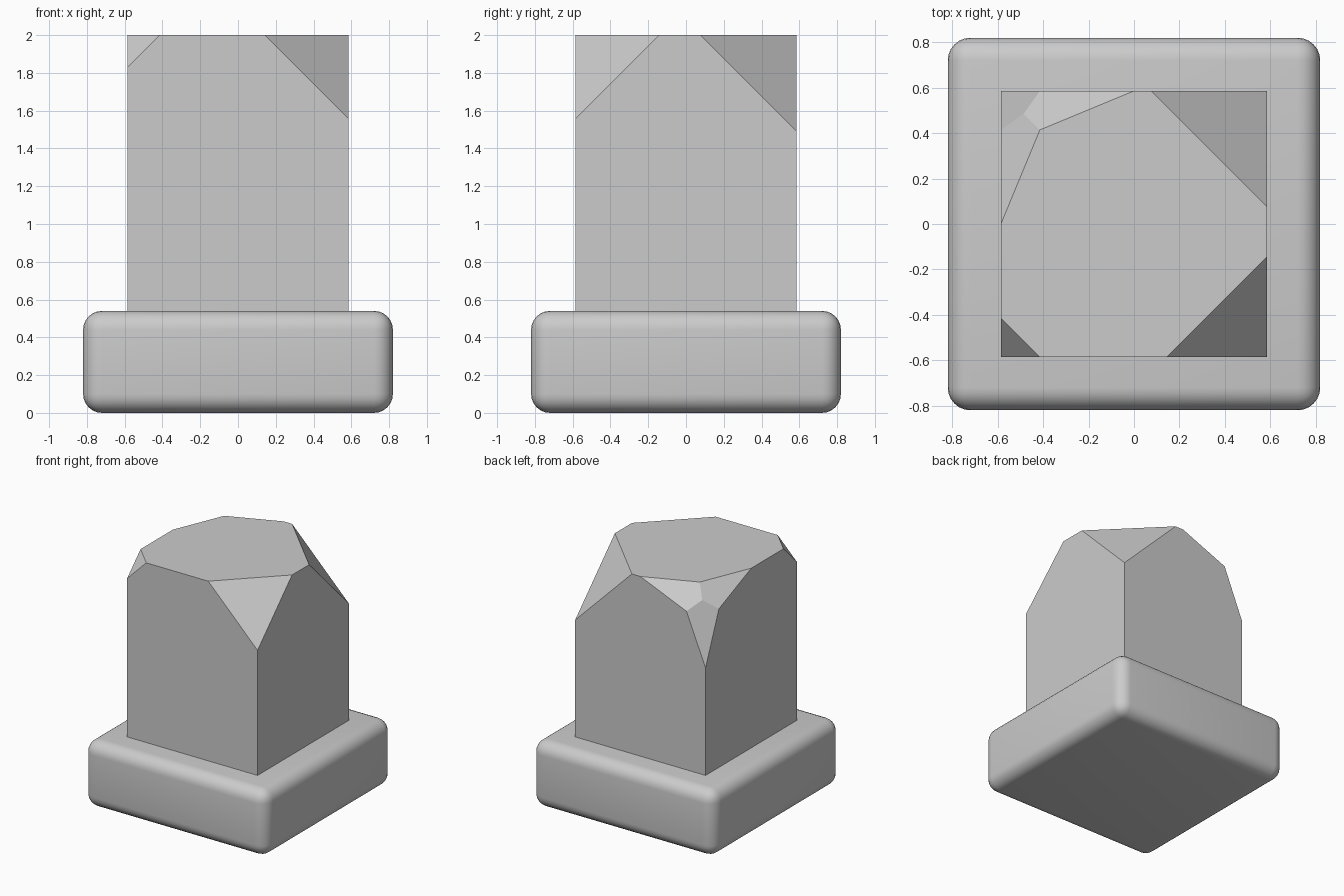
import bpy, bmesh, math
from mathutils import Vector

if "Cube" in bpy.data.objects:
    bpy.data.objects.remove(bpy.data.objects["Cube"])

H = 0.586        # half width of the block
TOP = 2.0


def make_box(name, half, z0, z1):
    bm = bmesh.new()
    bmesh.ops.create_cube(bm, size=1)
    for v in bm.verts:
        v.co = (v.co.x * 2 * half, v.co.y * 2 * half,
                z0 if v.co.z < 0 else z1)
    me = bpy.data.meshes.new(name)
    ob = bpy.data.objects.new(name, me)
    bpy.context.collection.objects.link(ob)
    return ob, bm


def cut_corner(bm, sx, sy, weights, depth):
    """Slice a top corner: remove where the weighted distance is below depth."""
    n = Vector((sx * weights[0], sy * weights[1], weights[2]))
    corner = Vector((sx * H, sy * H, TOP))
    co = corner - n * (depth / n.length_squared)
    bmesh.ops.bisect_plane(bm, geom=bm.verts[:] + bm.edges[:] + bm.faces[:],
                           dist=1e-5, plane_co=co, plane_no=n, clear_outer=True)
    rim = [e for e in bm.edges if e.is_boundary]
    bmesh.ops.holes_fill(bm, edges=rim, sides=0)


# Rounded base slab
base, bm = make_box("base", 0.82, 0.0, 0.54)
bmesh.ops.bevel(bm, geom=bm.edges[:], offset=0.1, segments=6, profile=0.5,
                affect='EDGES', clamp_overlap=True)
for f in bm.faces:
    f.smooth = True
bm.to_mesh(base.data)
bm.free()

# Block with four differently cut top corners
block, bm = make_box("block", H, 0.53, TOP)
cut_corner(bm, 1, -1, (1, 1, 1), 0.443)
cut_corner(bm, -1, -1, (1, 1, 1), 0.172)
cut_corner(bm, 1, 1, (1, 1, 1), 0.51)
# Three-facet corner at the back left
q = 1 + math.sqrt(2)
for w in ((1, q, q), (q, 1, q), (q, q, 1)):
    cut_corner(bm, -1, 1, w, H)
bmesh.ops.recalc_face_normals(bm, faces=bm.faces[:])
bm.to_mesh(block.data)
bm.free()
